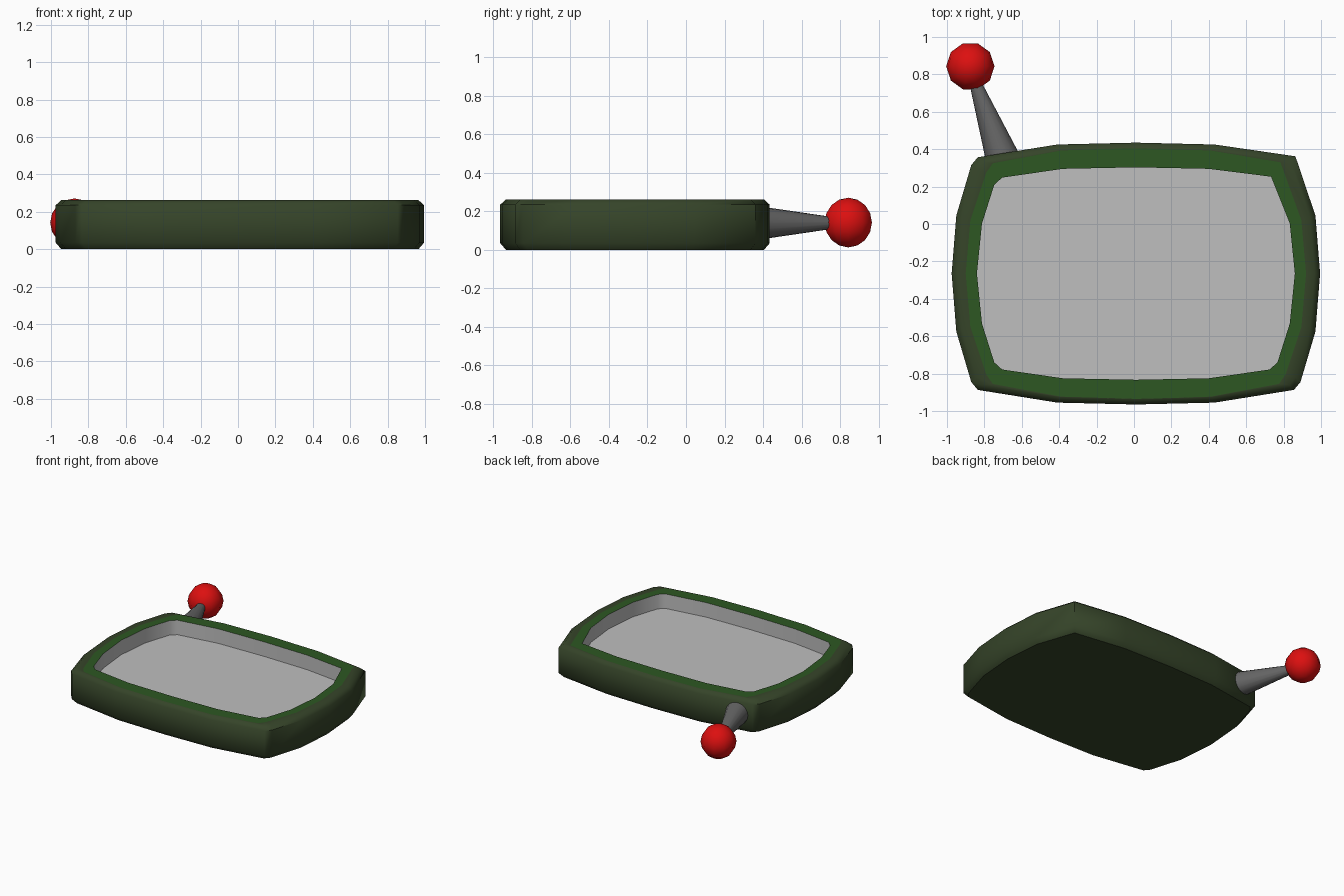
import bpy, bmesh, math
from mathutils import Vector

cube = bpy.data.objects.get("Cube")
if cube:
    bpy.data.objects.remove(cube, do_unlink=True)


def material(name, rgb):
    m = bpy.data.materials.new(name)
    m.use_nodes = True
    color = (*rgb, 1)
    m.diffuse_color = color
    bsdf = m.node_tree.nodes["Principled BSDF"]
    bsdf.inputs["Base Color"].default_value = color
    bsdf.inputs["Roughness"].default_value = 0.8
    return m


dark_green = material("dark olive green", (0.036, 0.058, 0.022))
rim_green = material("rim green", (0.026, 0.095, 0.016))
pane_grey = material("pane grey", (0.52, 0.52, 0.52))
arm_grey = material("arm grey", (0.13, 0.13, 0.13))
ball_red = material("ball red", (0.72, 0.005, 0.005))

CENTER = Vector((0.01, -0.265, 0))


def outline(quarter):
    """Mirror a quarter profile into a full loop; the back left corner stays sharp."""
    e, s, c1, c2, t, n = quarter
    sharp = (c2[0] + 0.008, c2[1] + 0.005)
    loop = [e, s, sharp, t, n]
    loop += [(-x, y) for x, y in (t, c2, c1, s, e)]
    loop += [(-x, -y) for x, y in (s, c1, c2, t, n)]
    loop += [(x, -y) for x, y in (t, c2, c1, s)]
    return loop


def inset(loop, d):
    fx, fy = 1 - d / 0.985, 1 - d / 0.7
    return [(x * fx, y * fy) for x, y in loop]


# Body tray: stacked outlines from the base, up the wall, over the rim and down to the pane
outer = outline([(0.985, 0), (0.96, 0.31), (0.88, 0.58), (0.845, 0.622), (0.42, 0.69), (0, 0.70)])
rim = outline([(0.91, 0), (0.885, 0.285), (0.80, 0.54), (0.765, 0.59), (0.40, 0.658), (0, 0.672)])
opening = outline([(0.85, 0), (0.823, 0.267), (0.757, 0.475), (0.715, 0.513), (0.39, 0.56), (0, 0.568)])
chamfer = inset(outer, 0.03)

layers = [(chamfer, 0, 0), (outer, 0.035, 0), (outer, 0.235, 0), (chamfer, 0.262, 0),
          (rim, 0.262, 1), (opening, 0.262, 2), (opening, 0.147, 2)]

bm = bmesh.new()
rings = [[bm.verts.new((x, y, z)) for x, y in loop] for loop, z, _ in layers]
count = len(outer)
for k in range(len(rings) - 1):
    for i in range(count):
        j = (i + 1) % count
        f = bm.faces.new((rings[k][i], rings[k][j], rings[k + 1][j], rings[k + 1][i]))
        f.material_index = layers[k][2]
        f.smooth = True
bm.faces.new(rings[0][::-1])
bm.faces.new(rings[-1]).material_index = 2
bmesh.ops.recalc_face_normals(bm, faces=bm.faces)
for e in bm.edges:
    e.smooth = e.calc_face_angle(0) < math.radians(50) and all(f.smooth for f in e.link_faces)
mesh = bpy.data.meshes.new("tray_body")
bm.to_mesh(mesh)
bm.free()
for m in (dark_green, rim_green, pane_grey):
    mesh.materials.append(m)
body = bpy.data.objects.new("tray_body", mesh)
body.location = CENTER
bpy.context.collection.objects.link(body)


def finish(name, mat):
    ob = bpy.context.object
    ob.name = name
    ob.data.materials.append(mat)
    bpy.ops.object.shade_smooth_by_angle(angle=math.radians(45))
    return ob


# Tapered arm reaching from the back wall to the ball
start, end = Vector((-0.695, 0.33, 0.14)), Vector((-0.865, 0.80, 0.14))
axis = end - start
bpy.ops.mesh.primitive_cone_add(vertices=16, radius1=0.094, radius2=0.025,
                                depth=axis.length, location=(start + end) / 2,
                                rotation=axis.to_track_quat('Z', 'Y').to_euler())
finish("arm", arm_grey)

# Ball on the end of the arm
bpy.ops.mesh.primitive_uv_sphere_add(segments=10, ring_count=8, radius=0.129,
                                     location=(-0.875, 0.843, 0.142),
                                     rotation=(0, 0, math.radians(18)))
finish("ball", ball_red)
